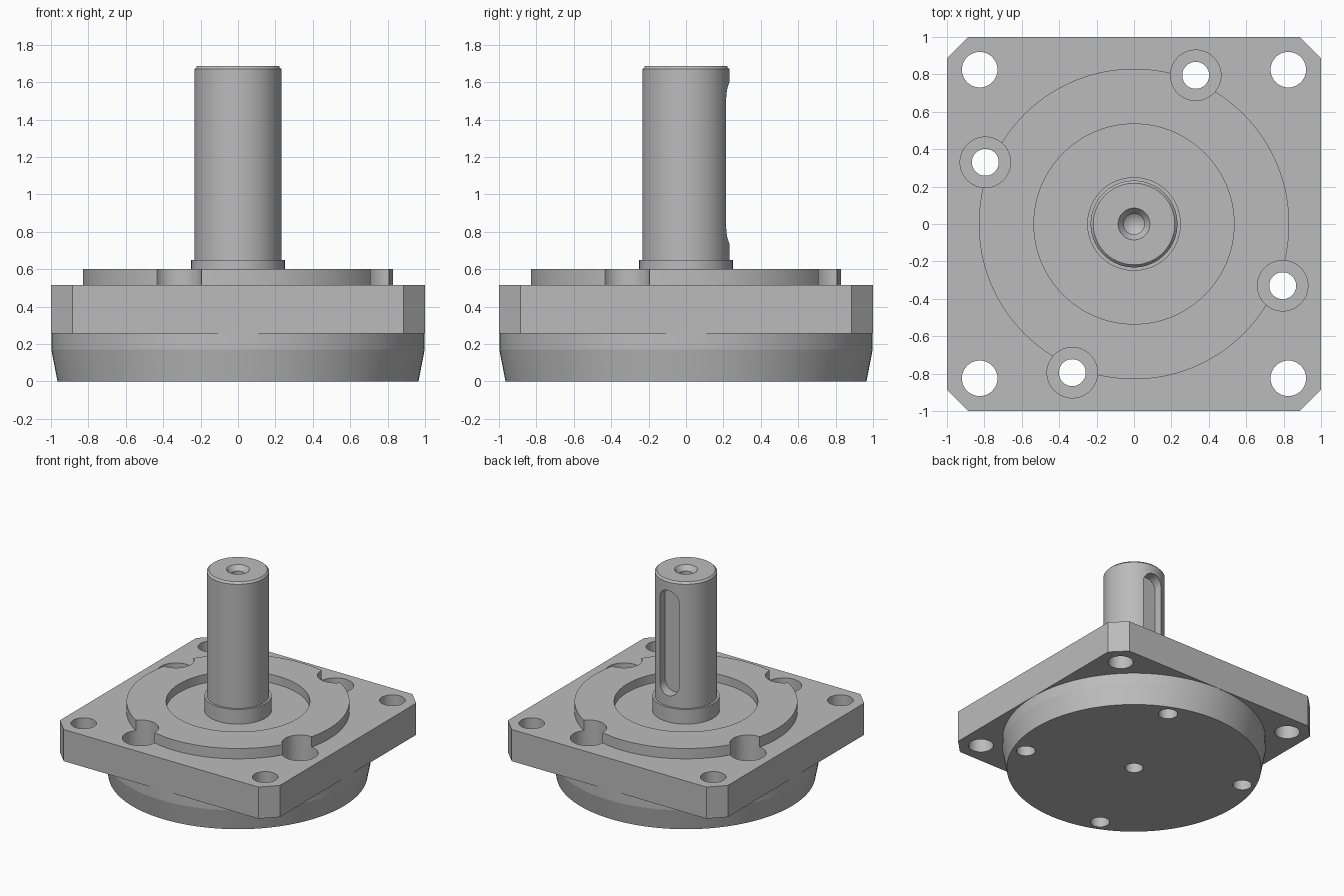
import bpy, bmesh
from math import pi, sin, cos
from mathutils import Matrix, Vector

cube = bpy.data.objects.get("Cube")
if cube:
    bpy.data.objects.remove(cube, do_unlink=True)

steel = bpy.data.materials.new("grey steel")
steel.use_nodes = True
steel.diffuse_color = (0.5, 0.5, 0.5, 1)
bsdf = next(n for n in steel.node_tree.nodes if n.type == 'BSDF_PRINCIPLED')
bsdf.inputs["Base Color"].default_value = steel.diffuse_color


def finish(bm, name):
    bmesh.ops.recalc_face_normals(bm, faces=bm.faces)
    mesh = bpy.data.meshes.new(name)
    bm.to_mesh(mesh)
    bm.free()
    mesh.materials.append(steel)
    obj = bpy.data.objects.new(name, mesh)
    bpy.context.collection.objects.link(obj)
    return obj


def lathe(name, profile, x=0, y=0, steps=48):
    """Spin an (r, z) profile, starting and ending on the axis, into a solid."""
    bm = bmesh.new()
    verts = [bm.verts.new((r, 0, z)) for r, z in profile]
    edges = [bm.edges.new(pair) for pair in zip(verts, verts[1:])]
    bmesh.ops.spin(bm, geom=verts + edges, cent=(0, 0, 0), axis=(0, 0, 1),
                   angle=2 * pi, steps=steps)
    bmesh.ops.remove_doubles(bm, verts=bm.verts, dist=1e-4)
    bmesh.ops.translate(bm, verts=bm.verts, vec=(x, y, 0))
    return finish(bm, name)


def prism(name, outline, depth):
    """Extrude a closed outline along a vector."""
    bm = bmesh.new()
    face = bm.faces.new([bm.verts.new(p) for p in outline])
    geom = bmesh.ops.extrude_face_region(bm, geom=[face])["geom"]
    moved = [v for v in geom if isinstance(v, bmesh.types.BMVert)]
    bmesh.ops.translate(bm, verts=moved, vec=depth)
    # keep the starting cap so the solid is closed
    if not face.is_valid or len(bm.faces) < len(outline) + 2:
        bmesh.ops.holes_fill(bm, edges=bm.edges)
    return finish(bm, name)


def cut(obj, cutters):
    bpy.context.view_layer.objects.active = obj
    for cutter in cutters:
        mod = obj.modifiers.new("cut", 'BOOLEAN')
        mod.operation = 'DIFFERENCE'
        mod.solver = 'EXACT'
        mod.object = cutter
        bpy.ops.object.modifier_apply(modifier=mod.name)


# Square flange with clipped corners
clip = 0.885
corners = []
for k in range(4):
    turn = Matrix.Rotation(k * pi / 2, 3, 'Z')
    corners += [turn @ Vector((1, clip, 0.255)), turn @ Vector((clip, 1, 0.255))]
flange = prism("flange", corners, (0, 0, 0.26))

# Tapered round cover below, and the raised pilot ring with its recess above
cover = lathe("back_cover", [(0, 0), (0.965, 0), (0.998, 0.17), (0.998, 0.255),
                             (0, 0.255)], steps=128)
pilot = lathe("pilot_ring", [(0, 0.515), (0.83, 0.515), (0.83, 0.6), (0.535, 0.6),
                             (0.535, 0.53), (0, 0.53)], steps=128)

# Shaft with collar, end chamfer and centre drilling
shaft = lathe("shaft", [(0, 0.52), (0.25, 0.52), (0.25, 0.65), (0.232, 0.65),
                        (0.232, 1.67), (0.218, 1.685), (0.085, 1.685),
                        (0.055, 1.645), (0.055, 1.58), (0, 1.54)], steps=96)

# Counterbored screw holes, corner holes and the hole in the cover's middle
screw_holes, corner_holes = [], []
for k in range(4):
    turn = Matrix.Rotation(k * pi / 2, 3, 'Z')
    p, q = turn @ Vector((0.33, 0.795, 0)), turn @ Vector((0.825, 0.825, 0))
    screw_holes.append(lathe("screw_hole_cutter", [
        (0, -0.1), (0.072, -0.1), (0.072, 0.36), (0.135, 0.36), (0.135, 0.8),
        (0, 0.8)], p.x, p.y))
    corner_holes.append(lathe("corner_hole_cutter", [
        (0, 0.1), (0.095, 0.1), (0.095, 0.7), (0, 0.7)], q.x, q.y))
centre_hole = lathe("centre_hole_cutter", [(0, -0.1), (0.068, -0.1), (0.068, 0.23),
                                           (0, 0.23)])

# Round-ended keyway on the back of the shaft
w, low, high = 0.087, 0.735, 1.6
slot = []
for centre, start in ((high - w, 0), (low + w, pi)):
    slot += [(w * cos(start + pi * i / 16), 0.147, centre + w * sin(start + pi * i / 16))
             for i in range(17)]
keyway = prism("keyway_cutter", slot, (0, 0.2, 0))

cut(flange, screw_holes + corner_holes)
cut(cover, screw_holes + [centre_hole])
cut(pilot, screw_holes)
cut(shaft, [keyway])
for cutter in screw_holes + corner_holes + [centre_hole, keyway]:
    bpy.data.objects.remove(cutter, do_unlink=True)

# Smooth the round walls, keep the machined edges crisp
for obj in (flange, cover, pilot, shaft):
    bpy.ops.object.select_all(action='DESELECT')
    obj.select_set(True)
    bpy.context.view_layer.objects.active = obj
    bpy.ops.object.shade_smooth_by_angle(angle=pi / 9 if obj is not cover else pi / 20)
